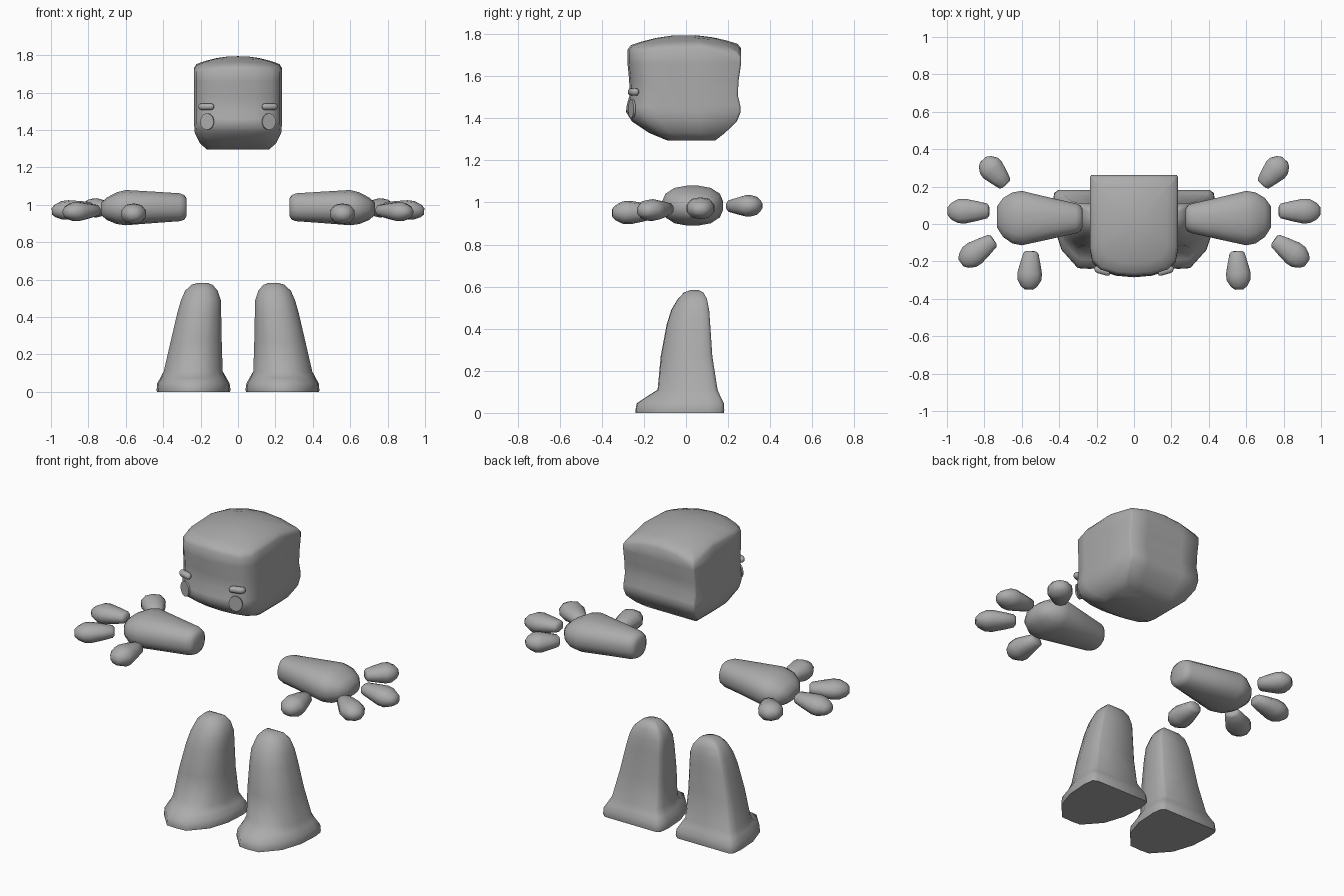
import bpy, bmesh, math
from mathutils import Vector

if "Cube" in bpy.data.objects:
    bpy.data.objects.remove(bpy.data.objects["Cube"])

grey = bpy.data.materials.new("grey")
grey.diffuse_color = (0.41, 0.41, 0.41, 1)
grey.use_nodes = True
grey.node_tree.nodes["Principled BSDF"].inputs["Base Color"].default_value = grey.diffuse_color


def finish(obj, mirror, angle):
    obj.data.materials.append(grey)
    bpy.ops.object.select_all(action='DESELECT')
    obj.select_set(True)
    bpy.context.view_layer.objects.active = obj
    bpy.ops.object.shade_smooth_by_angle(angle=math.radians(angle))
    if mirror:
        m = obj.modifiers.new("mirror", 'MIRROR')
        m.use_axis = (True, False, False)
    return obj


def loft(name, rings, mirror=True, angle=55):
    """Skin a list of equal-length point rings and cap both ends."""
    bm = bmesh.new()
    loops = [[bm.verts.new(p) for p in ring] for ring in rings]
    n = len(loops[0])
    for a, b in zip(loops, loops[1:]):
        for i in range(n):
            j = (i + 1) % n
            bm.faces.new((a[i], a[j], b[j], b[i]))
    bm.faces.new(loops[0])
    bm.faces.new(loops[-1])
    bmesh.ops.recalc_face_normals(bm, faces=bm.faces)
    me = bpy.data.meshes.new(name)
    bm.to_mesh(me)
    bm.free()
    obj = bpy.data.objects.new(name, me)
    bpy.context.collection.objects.link(obj)
    return finish(obj, mirror, angle)


def fit(outline, x0, x1, y0, y1, z):
    """Fit a -1..1 outline into a box at height z."""
    return [((x0 + x1) / 2 + u * (x1 - x0) / 2,
             (y0 + y1) / 2 + v * (y1 - y0) / 2, z) for u, v in outline]


def symmetric(half):
    """Complete a right-half outline (back centre to front centre)."""
    return half + [(-u, v) for u, v in reversed(half[1:-1])]


def squircle(n, power):
    pts = []
    for i in range(n):
        a = 2 * math.pi * (i + 0.5) / n
        c, s = math.cos(a), math.sin(a)
        r = (abs(c) ** power + abs(s) ** power) ** (-1 / power)
        pts.append((r * c, r * s))
    return pts


# Head: square at the back, rounded at the face
head_outline = symmetric([(0, 1), (0.5, 1), (0.97, 1), (1, 0.96), (1, 0.3),
                          (1, -0.45), (0.95, -0.7), (0.77, -0.87),
                          (0.4, -0.97), (0, -1)])
head_rings = [  # half width, front, back, height
    (0.165, -0.09, 0.14, 1.295), (0.205, -0.175, 0.185, 1.33),
    (0.231, -0.257, 0.242, 1.385), (0.235, -0.285, 0.26, 1.43),
    (0.235, -0.282, 0.258, 1.46), (0.235, -0.268, 0.246, 1.51),
    (0.235, -0.27, 0.25, 1.58), (0.235, -0.278, 0.262, 1.66)]
head = [fit(head_outline, -w, w, f, b, z) for w, f, b, z in head_rings]
# Domed crown, curved in both directions so the corners sit lowest
for s, drop in [(1, 0.015), (0.94, 0), (0.75, 0), (0.5, 0), (0.2, 0)]:
    ring = fit(head_outline, -0.235 * s, 0.235 * s, -0.008 - 0.27 * s, -0.008 + 0.27 * s, 0)
    head.append([(x, y, 1.796 - 0.045 * (x / 0.235) ** 2 - 0.05 * (y / 0.265) ** 2 - drop)
                 for x, y, _ in ring])
loft("head", head, mirror=False, angle=60)

# Eyes: thin oval plates set on the face
bpy.ops.mesh.primitive_cylinder_add(vertices=24, radius=1, depth=2)
eye = bpy.context.object
eye.name = "eyes"
tilt = math.radians(20)
for v in eye.data.vertices:
    x, y, z = v.co.x * 0.038, v.co.z * 0.005, v.co.y * 0.044
    v.co = (0.165 + x * math.cos(tilt) - y * math.sin(tilt),
            -0.257 + x * math.sin(tilt) + y * math.cos(tilt), 1.445 + z)
eye.data.flip_normals()
finish(eye, True, 40)

# Brows: small rounded bars
bar = squircle(10, 2.5)
brow = []
for t, r in [(-1, 0.35), (-0.85, 0.8), (-0.6, 1), (0.6, 1), (0.85, 0.8), (1, 0.35)]:
    cx, cy = 0.17 + t * 0.042, -0.25 + t * 0.012
    brow.append([(cx, cy + u * 0.02 * r, 1.525 + v * 0.018 * r) for u, v in bar])
loft("brows", brow)

# Palms: rounded blocks that widen outwards
palm = []
for x, y0, y1, z0, z1 in [(0.275, -0.02, 0.08, 0.94, 1.035),
                          (0.287, -0.04, 0.10, 0.92, 1.052),
                          (0.31, -0.05, 0.11, 0.912, 1.062),
                          (0.45, -0.082, 0.142, 0.902, 1.071),
                          (0.60, -0.115, 0.178, 0.89, 1.08),
                          (0.65, -0.105, 0.17, 0.897, 1.067),
                          (0.70, -0.07, 0.14, 0.918, 1.04),
                          (0.732, -0.02, 0.095, 0.945, 1.012)]:
    palm.append([(x, y, z) for y, z, _ in fit(squircle(16, 2.5), y0, y1, z0, z1, 0)])
loft("palms", palm, angle=60)

# Fingers: detached drops, wider near the tip
finger_shape = [(0, 0.42), (0.05, 0.62), (0.3, 0.83), (0.58, 1.03), (0.75, 1.0),
                (0.92, 0.68), (1, 0.36)]
fingers = {"back_finger": ((0.685, 0.21, 0.982), (0.806, 0.345, 0.985), 0.05),
           "outer_finger": ((0.775, 0.07, 0.985), (0.995, 0.068, 0.965), 0.05),
           "front_finger": ((0.75, -0.085, 0.97), (0.925, -0.208, 0.96), 0.05),
           "thumb": ((0.55, -0.145, 0.955), (0.563, -0.35, 0.95), 0.054)}
for name, (a, b, thick) in fingers.items():
    a, b = Vector(a), Vector(b)
    d = (b - a).normalized()
    side = d.cross(Vector((0, 0, 1))).normalized()
    up = side.cross(d)
    loft(name, [[a.lerp(b, t) + side * (u * 0.066 * r) + up * (v * thick * r)
                 for u, v in squircle(10, 2.3)] for t, r in finger_shape], angle=65)

# Legs: flared foot with a faceted toe, tapering to a rounded top
foot_outline = symmetric([(0, 1), (0.85, 1), (0.96, 0.92), (1, 0.65), (0.96, 0.05),
                          (0.76, -0.52), (0.32, -0.98), (0, -1)])
leg_outline = symmetric([(0, 1), (0.85, 1), (0.96, 0.88), (1, 0.6), (1, -0.05),
                         (0.82, -0.6), (0.4, -0.97), (0, -1)])
leg_rings = [  # left, right, front, back, height
    (0.042, 0.434, -0.24, 0.18, 0.0), (0.04, 0.435, -0.24, 0.182, 0.012),
    (0.045, 0.432, -0.235, 0.18, 0.045), (0.062, 0.415, -0.19, 0.165, 0.075),
    (0.082, 0.397, -0.135, 0.15, 0.11), (0.087, 0.36, -0.12, 0.125, 0.27),
    (0.09, 0.325, -0.092, 0.115, 0.42), (0.092, 0.305, -0.07, 0.11, 0.49),
    (0.108, 0.283, -0.04, 0.10, 0.54), (0.135, 0.25, -0.01, 0.083, 0.572),
    (0.165, 0.215, 0.02, 0.06, 0.583)]
loft("legs", [fit(foot_outline if r[4] < 0.1 else leg_outline, *r) for r in leg_rings],
     angle=60)
